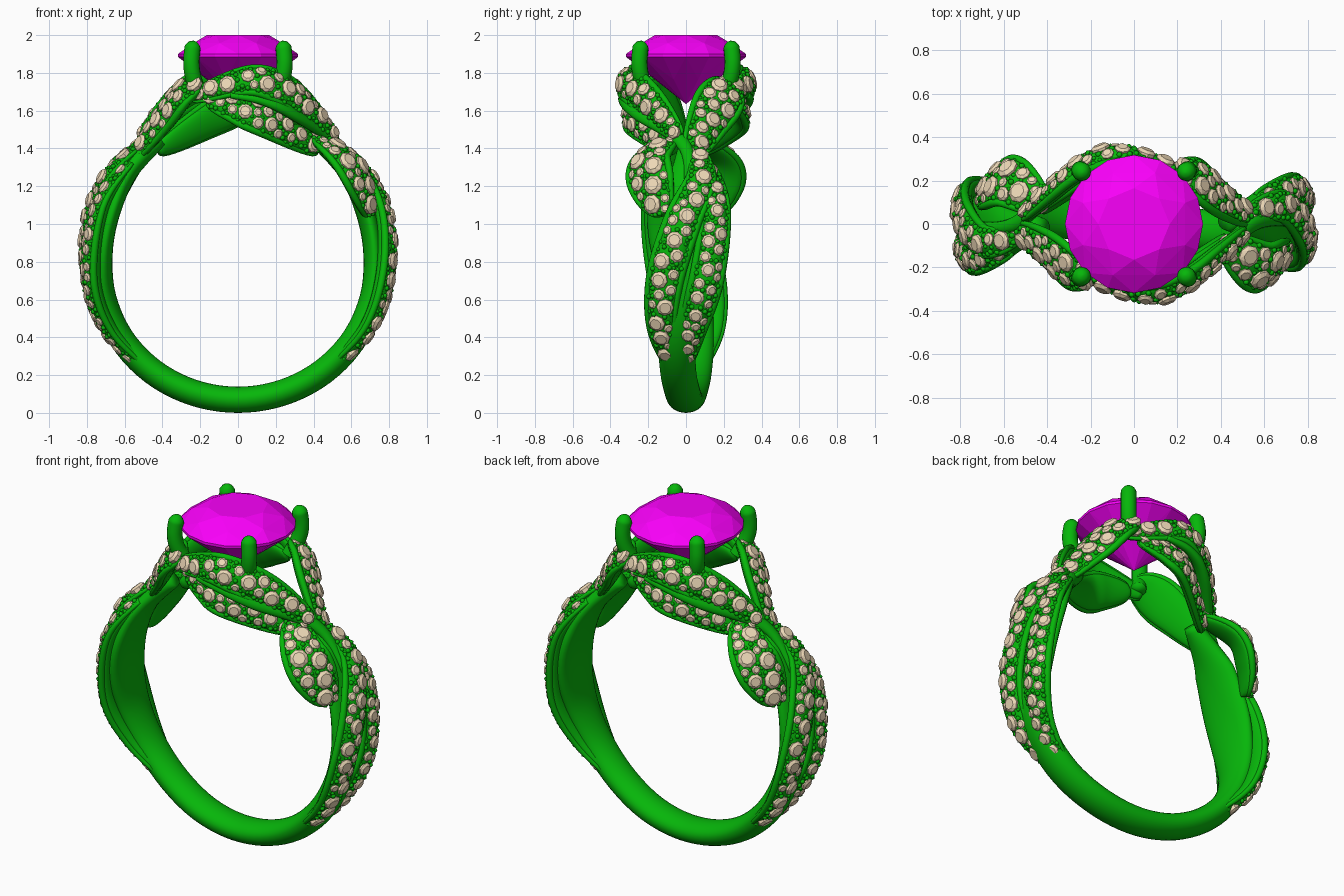
import bpy, bmesh, random
from math import sin, cos, pi, radians, acos, exp, sqrt
from mathutils import Vector, Matrix

if "Cube" in bpy.data.objects:
    bpy.data.objects.remove(bpy.data.objects["Cube"])

random.seed(4)


def material(name, col):
    m = bpy.data.materials.new(name)
    m.diffuse_color = (*col, 1)
    m.use_nodes = True
    m.node_tree.nodes["Principled BSDF"].inputs["Base Color"].default_value = m.diffuse_color
    return m


METAL = material("green_metal", (0.002, 0.47, 0.003))
PINK = material("magenta_stone", (0.95, 0.0, 0.95))
CREAM = material("cream_stone", (0.86, 0.7, 0.48))
RING_C = Vector((0, 0, 0.83))


def make(name, verts, faces, mat, smooth=True, twin=True):
    me = bpy.data.meshes.new(name)
    me.from_pydata(verts, [], faces)
    bm = bmesh.new()
    bm.from_mesh(me)
    bmesh.ops.recalc_face_normals(bm, faces=bm.faces)
    bm.to_mesh(me)
    bm.free()
    me.materials.append(mat)
    if smooth:
        me.shade_smooth()
    # the ring repeats after a half turn about z
    for suffix, turn in (("", 0), ("_twin", pi))[:1 + twin]:
        ob = bpy.data.objects.new(name + suffix, me)
        ob.rotation_euler = (0, 0, turn)
        bpy.context.collection.objects.link(ob)


def on_ring(angle, y, r=0.77):
    a = radians(angle)
    return Vector((r * cos(a), y, RING_C.z + r * sin(a)))


def frames(pts, centre, size, n=10):
    """Smooth path samples: position, side, normal, tangent, half width, half thickness"""
    P = [Vector(p) for p in (pts[0], *pts, pts[-1])]
    S = []
    for i in range(1, len(P) - 2):
        a, b, c, d = P[i - 1:i + 3]
        for k in range(n + (i == len(P) - 3)):
            t = k / n
            S.append((b * 2 + (c - a) * t + (a * 2 - b * 5 + c * 4 - d) * t * t
                      + (b * 3 - a - c * 3 + d) * t ** 3) / 2)
    out, last = [], len(S) - 1
    for i, p in enumerate(S):
        tan = (S[min(i + 1, last)] - S[max(i - 1, 0)]).normalized()
        nor = p - centre
        nor = (nor - tan * nor.dot(tan)).normalized()
        out.append((p, tan.cross(nor), nor, tan, *size(i / last)))
    return out


def sweep(name, fr, m=20, low=0.75, twin=True):
    verts, faces = [], []
    for p, b, n, t, w, h in fr:
        for k in range(m):
            a = 2 * pi * k / m
            verts.append(p + b * w * cos(a) + n * sin(a) * h * (1 if sin(a) > 0 else low))
    for i in range(len(fr) - 1):
        for k in range(m):
            q = (k + 1) % m
            faces.append((i * m + k, i * m + q, i * m + m + q, i * m + m + k))
    faces += [tuple(range(m)), tuple(range((len(fr) - 1) * m, len(fr) * m))]
    make(name, verts, faces, METAL, twin=twin)


def edge_rail(name, fr, side, r=0.02):
    rail = []
    for i, (p, b, n, t, w, h) in enumerate(fr):
        e = r * (0.45 + 0.55 * sin(pi * i / (len(fr) - 1)))
        rail.append((p + b * w * side * 0.96 + n * h * 0.25, b, n, t, e, e))
    sweep(name, rail, 10, 1)


def template(build):
    bm = bmesh.new()
    build(bm)
    bm.verts.index_update()
    shape = [v.co.copy() for v in bm.verts], [tuple(v.index for v in f.verts) for f in bm.faces]
    bm.free()
    return shape


def hull_of_rings(bm, rings):
    for n, r, z, o in rings:
        for k in range(n):
            a = 2 * pi * (k + o) / n
            bm.verts.new((r * cos(a), r * sin(a), z))
    bmesh.ops.convex_hull(bm, input=bm.verts)


# small repeated shapes: eight-sided cut stone and round bead
STONE = template(lambda bm: hull_of_rings(bm, ((8, .95, -.4, 0), (8, 1, .08, 0), (8, .66, .36, .5))))
BEAD = template(lambda bm: bmesh.ops.create_icosphere(bm, subdivisions=1, radius=1))


def scatter(name, items, shape, mat, smooth):
    verts, faces = [], []
    for p, x, y, z, r in items:
        o = len(verts)
        M = Matrix((x, y, z)).transposed()
        verts += [p + M @ (v * r) for v in shape[0]]
        faces += [tuple(i + o for i in f) for f in shape[1]]
    make(name, verts, faces, mat, smooth)


def pave(name, fr, big):
    """Pack stones from large to small over the domed top, then beads in the gaps"""
    stones, beads = [], []
    for r, count in ((big, 40), (big * .8, 250), (big * .66, 600), (.024, 900), (.015, 500), (.011, 500)):
        gem = r > 0.018
        for _ in range(count):
            f = random.uniform(0.5, len(fr) - 1.6)
            i, q = int(f), f - int(f)
            A, B = fr[i], fr[i + 1]
            p, b, n, t = (A[j].lerp(B[j], q) for j in range(4))
            w, h = (A[j] + (B[j] - A[j]) * q for j in (4, 5))
            lim = 0.95 - (r / w if gem else 0.08)
            if lim < 0:
                continue
            u = random.uniform(-lim, lim)
            a = acos(u)
            nor = (n * sin(a) * w + b * u * h).normalized()
            pos = p + b * w * u + n * h * sin(a)
            gap = 0.97 if gem else 0.85
            if any((pos - s[0]).length < (r + s[4]) * gap for s in stones + beads):
                continue
            side = nor.cross(t).normalized()
            (stones if gem else beads).append((pos, side.cross(nor), side, nor, r))
    scatter(name + "_stones", stones, STONE, CREAM, False)
    scatter(name + "_beads", beads, BEAD, METAL, True)


def leaf(name, pts, centre, width, big):
    """Paved leaf: pointed dome, a rail along each edge, stones on top"""
    def size(t):
        s = max(sin(pi * t), 0) ** 0.7
        return 0.025 + (width - 0.025) * s, 0.03 + 0.027 * s
    fr = frames(pts, centre, size)
    sweep(name, fr, low=0.6)
    for s, side in ((-1, "left"), (1, "right")):
        edge_rail(f"{name}_{side}_rail", fr, s)
    pave(name, fr, big)


# plain shank in one piece, S-shaped, widening into the flat inner side bands
def bump(a):
    return exp(-((a - 12) / 32) ** 2)


def shank_size(t):
    u = abs(2 * t - 1)
    a = -90 + 146 * u
    return (.095 + .065 * bump(a)) * min(1, (70 - a) / 35), .073 - .015 * bump(a) - .02 * u ** 8


def shank_point(k):
    a = -90 + 146 * abs(k) / 8
    p = on_ring(a, .05 * bump(a - 8) - .05 * bump(a + 52) if k else 0, .757 - .045 * bump(a))
    return p if k >= 0 else Vector((-p.x, -p.y, p.z))


sweep("shank", frames([shank_point(k) for k in range(-8, 9)], RING_C, shank_size, 5), 28, 0.9, twin=False)

# paved leaves on the side band
leaf("front_strand", [on_ring(-52, -.06, .755), on_ring(-30, -.125), on_ring(-9, -.11),
                      on_ring(13, -.02, .785), on_ring(31, .08, .79), on_ring(46, .06)], RING_C, .088, .046)
leaf("back_strand", [on_ring(-52, -.02, .755), on_ring(-30, .03), on_ring(-8, .11),
                     on_ring(20, .155, .76), on_ring(41, .11, .74)], RING_C, .078, .038)
leaf("side_leaf", [(.41, -.07, 1.45), (.56, -.185, 1.33), (.64, -.17, 1.19), (.69, -.11, 1.05)],
     Vector((.33, 0, 1.1)), .125, .052)

# paved leaves carrying the centre stone
leaf("shoulder_leaf", [(.19, .25, 1.73), (.28, .2, 1.68), (.38, .12, 1.56), (.54, .02, 1.35)],
     Vector((.21, 0, 1.42)), .12, .046)
leaf("upper_halo", [(-.24, -.22, 1.67), (.05, -.305, 1.755), (.22, -.255, 1.71),
                    (.36, -.15, 1.61), (.5, -.03, 1.46)], Vector((0, 0, 1.62)), .085, .046)
leaf("lower_halo", [(-.16, -.23, 1.66), (.0, -.26, 1.62), (.14, -.245, 1.555), (.42, -.06, 1.39)],
     Vector((0, 0, 1.5)), .1, .04)

# smooth ribbon winding from the halo onto the side
sweep("winding_ribbon", frames([(-.04, -.33, 1.68), (.12, -.325, 1.66), (.28, -.25, 1.59),
                                (.55, 0, 1.4), (.77, 0, 1.08)], Vector((0, 0, 1.2)),
                               lambda t: (.014 + .03 * sin(pi * t), .014 + .016 * sin(pi * t))), 12, 1)


# claws with rounded tips
def claw_size(t):
    r = max(.004, .043 * min(1, sqrt((1 - t) * 8)))
    return r, r


for side, s in (("front", -1), ("back", 1)):
    path = [(x, x * s, z) for x, z in ((.2, 1.68), (.235, 1.77), (.247, 1.86), (.236, 1.97))]
    sweep(side + "_claw", frames(path, Vector((3, 3 * s, 1.7)), claw_size, 14), 14, 1)

# centre stone: convex hull of facet rings
bm = bmesh.new()
hull_of_rings(bm, ((8, .165, 2.0, 0), (8, .255, 1.957, .5), (16, .318, 1.9, 0),
                   (16, .318, 1.885, 0), (8, .17, 1.765, .5), (1, 0, 1.635, 0)))
me = bpy.data.meshes.new("centre_stone")
bm.to_mesh(me)
bm.free()
me.materials.append(PINK)
bpy.context.collection.objects.link(bpy.data.objects.new("centre_stone", me))
